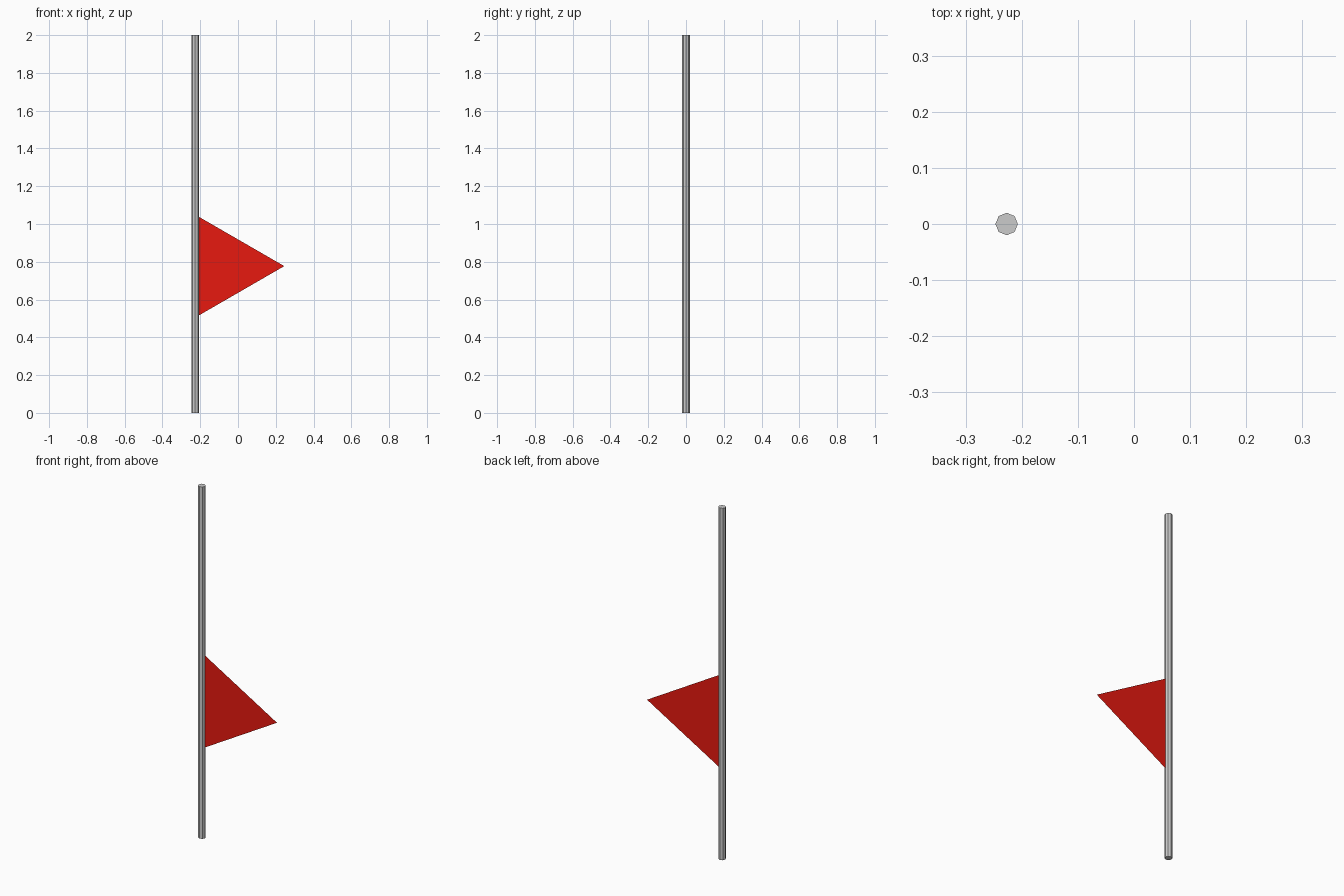
import bpy
import math

if "Cube" in bpy.data.objects:
    bpy.data.objects.remove(bpy.data.objects["Cube"])

# Pole: slim eight-sided cylinder
bpy.ops.mesh.primitive_cylinder_add(vertices=8, radius=0.02, depth=2,
                                    location=(-0.227, 0, 1))
bpy.context.object.name = "pole"

# Pennant: a flat equilateral triangle standing upright, tip towards +x
radius = 0.302
tip_x, mid_z = 0.245, 0.777
angles = [math.radians(a) for a in (0, 120, 240)]
verts = [(tip_x - radius + radius * math.cos(a), 0, mid_z + radius * math.sin(a))
         for a in angles]
mesh = bpy.data.meshes.new("pennant")
mesh.from_pydata(verts, [], [(0, 1, 2)])
mesh.flip_normals() if mesh.polygons[0].normal.y > 0 else None
pennant = bpy.data.objects.new("pennant", mesh)
bpy.context.collection.objects.link(pennant)

# Red cloth
red = bpy.data.materials.new("red_cloth")
red.diffuse_color = (0.8, 0.01, 0.005, 1)
red.use_nodes = True
red.node_tree.nodes["Principled BSDF"].inputs["Base Color"].default_value = red.diffuse_color
mesh.materials.append(red)
